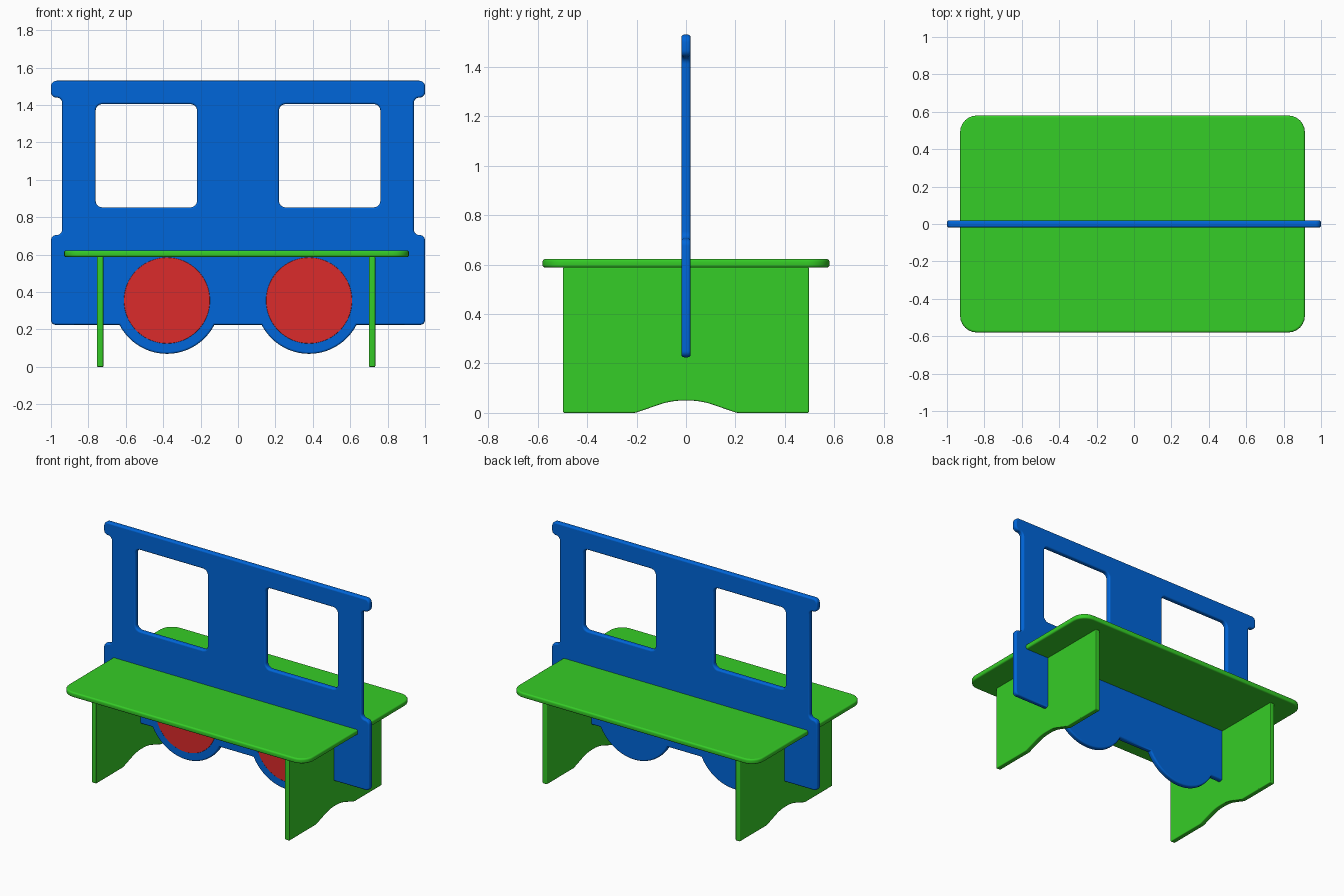
import bpy, bmesh, math
from mathutils import Vector, Matrix

if "Cube" in bpy.data.objects:
    bpy.data.objects.remove(bpy.data.objects["Cube"])


def material(name, rgb):
    m = bpy.data.materials.new(name)
    m.use_nodes = True
    m.diffuse_color = (*rgb, 1)
    m.node_tree.nodes["Principled BSDF"].inputs["Base Color"].default_value = (*rgb, 1)
    return m


BLUE = material("blue paint", (0.0, 0.133, 0.7))
GREEN = material("green paint", (0.036, 0.61, 0.02))
RED = material("red paint", (0.71, 0.024, 0.024))


def rounded(corners, steps=6):
    """Outline from (x, y, radius) corners, each filleted."""
    out = []
    for i, (x, y, r) in enumerate(corners):
        p = Vector((x, y))
        if r == 0:
            out.append(p)
            continue
        u = (Vector(corners[i - 1][:2]) - p).normalized()
        v = (Vector(corners[(i + 1) % len(corners)][:2]) - p).normalized()
        half = u.angle(v) / 2
        c = p + (u + v).normalized() * (r / math.sin(half))
        t = r / math.tan(half)
        d0, d1 = (p + u * t - c).normalized(), (p + v * t - c).normalized()
        out += [c + d0.slerp(d1, k / steps) * r for k in range(steps + 1)]
    return out


def rectangle(x0, x1, y0, y1, r):
    return rounded([(x0, y0, r), (x1, y0, r), (x1, y1, r), (x0, y1, r)])


def arc(cx, cy, r, a0, a1, n):
    return [(cx + r * math.cos(a0 + (a1 - a0) * k / n),
             cy + r * math.sin(a0 + (a1 - a0) * k / n), 0) for k in range(n + 1)]


def inset(loop, d):
    """Move an outline to its left by d, with mitred corners."""
    out = []
    for i, p in enumerate(loop):
        a = (p - loop[i - 1]).normalized()
        b = (loop[(i + 1) % len(loop)] - p).normalized()
        na, nb = Vector((-a.y, a.x)), Vector((-b.y, b.x))
        out.append(p + (na + nb) * (d / (1 + na.dot(nb))))
    return out


def board(name, loops, thick, edge, matrix, mat, segs=4):
    """Board with softened edges; the first loop is the outline, the rest are holes."""
    h = thick / 2
    levels = []
    for k in range(segs + 1):
        a = math.pi / 2 * k / segs
        levels.append((edge * (1 - math.sin(a)), -h + edge * (1 - math.cos(a))))
    levels += [(d, -z) for d, z in reversed(levels)]
    bm = bmesh.new()
    rims = ([], [])
    for loop in loops:
        rings = [[bm.verts.new((p.x, p.y, z)) for p in inset(loop, d)] for d, z in levels]
        n = len(loop)
        for lo, hi in zip(rings, rings[1:]):
            for i in range(n):
                j = (i + 1) % n
                bm.faces.new((lo[i], lo[j], hi[j], hi[i])).smooth = True
        for rim, ring in zip(rims, (rings[0], rings[-1])):
            rim += [bm.edges.get((ring[i], ring[i - 1])) for i in range(n)]
    for rim in rims:
        bmesh.ops.triangle_fill(bm, use_beauty=True, use_dissolve=False, edges=rim)
    bmesh.ops.recalc_face_normals(bm, faces=bm.faces[:])
    bm.normal_update()
    for e in bm.edges:
        e.smooth = e.calc_face_angle(0) < math.radians(35)
    for e in rims[0] + rims[1]:
        e.smooth = False
    bm.transform(matrix)
    mesh = bpy.data.meshes.new(name)
    bm.to_mesh(mesh)
    bm.free()
    mesh.materials.append(mat)
    ob = bpy.data.objects.new(name, mesh)
    bpy.context.collection.objects.link(ob)


# Boards are drawn flat, then turned to face the front or the side
UPRIGHT = Matrix.Rotation(math.pi / 2, 4, 'X')
SIDEWAYS = Matrix(((0, 0, 1, 0), (1, 0, 0, 0), (0, 1, 0, 0), (0, 0, 0, 1)))
WHEEL_X, WHEEL_Z, ARCH_R, SILL = 0.38, 0.355, 0.285, 0.225

# Central carriage panel with wheel bulges and two windows
start = math.asin((WHEEL_Z - SILL) / ARCH_R)
right_half = [(1, SILL, 0.025), (1, 0.705, 0.029), (0.94, 0.705, 0.029),
              (0.94, 1.44, 0.029), (1, 1.44, 0.029), (1, 1.53, 0.03)]
outline = []
for x in (-WHEEL_X, WHEEL_X):
    outline += arc(x, WHEEL_Z, ARCH_R, math.pi + start, 2 * math.pi - start, 28)
outline += right_half + [(-x, z, r) for x, z, r in reversed(right_half)]
windows = [rectangle(x - 0.271, x + 0.271, 0.853, 1.405, 0.035)[::-1] for x in (-0.49, 0.49)]
board("carriage_panel", [rounded(outline)] + windows, 0.036, 0.01, UPRIGHT, BLUE)

# Painted wheels on the front side only
for side, x in (("right", -WHEEL_X), ("left", WHEEL_X)):
    disc = [Vector(p[:2]) for p in arc(x, WHEEL_Z, 0.23, 0, 2 * math.pi, 64)[:-1]]
    board(side + "_wheel", [disc], 0.006, 0.001,
          Matrix.Translation((0, -0.018, 0)) @ UPRIGHT, RED, 1)

# Bench seat on both sides of the panel
board("seat", [rectangle(-0.93, 0.914, -0.58, 0.58, 0.09)], 0.034, 0.01,
      Matrix.Translation((0, 0, 0.605)), GREEN)

# End legs with a shallow scooped foot
foot = [(0.06, 0.05, 0.3), (0.205, 0, 0.06), (0.497, 0, 0.006), (0.497, 0.59, 0.006)]
leg = [(-y, z, r) for y, z, r in reversed(foot)] + foot
for side, x in (("right", -0.737), ("left", 0.717)):
    board(side + "_leg", [rounded(leg)], 0.034, 0.005,
          Matrix.Translation((x, 0, 0)) @ SIDEWAYS, GREEN)
